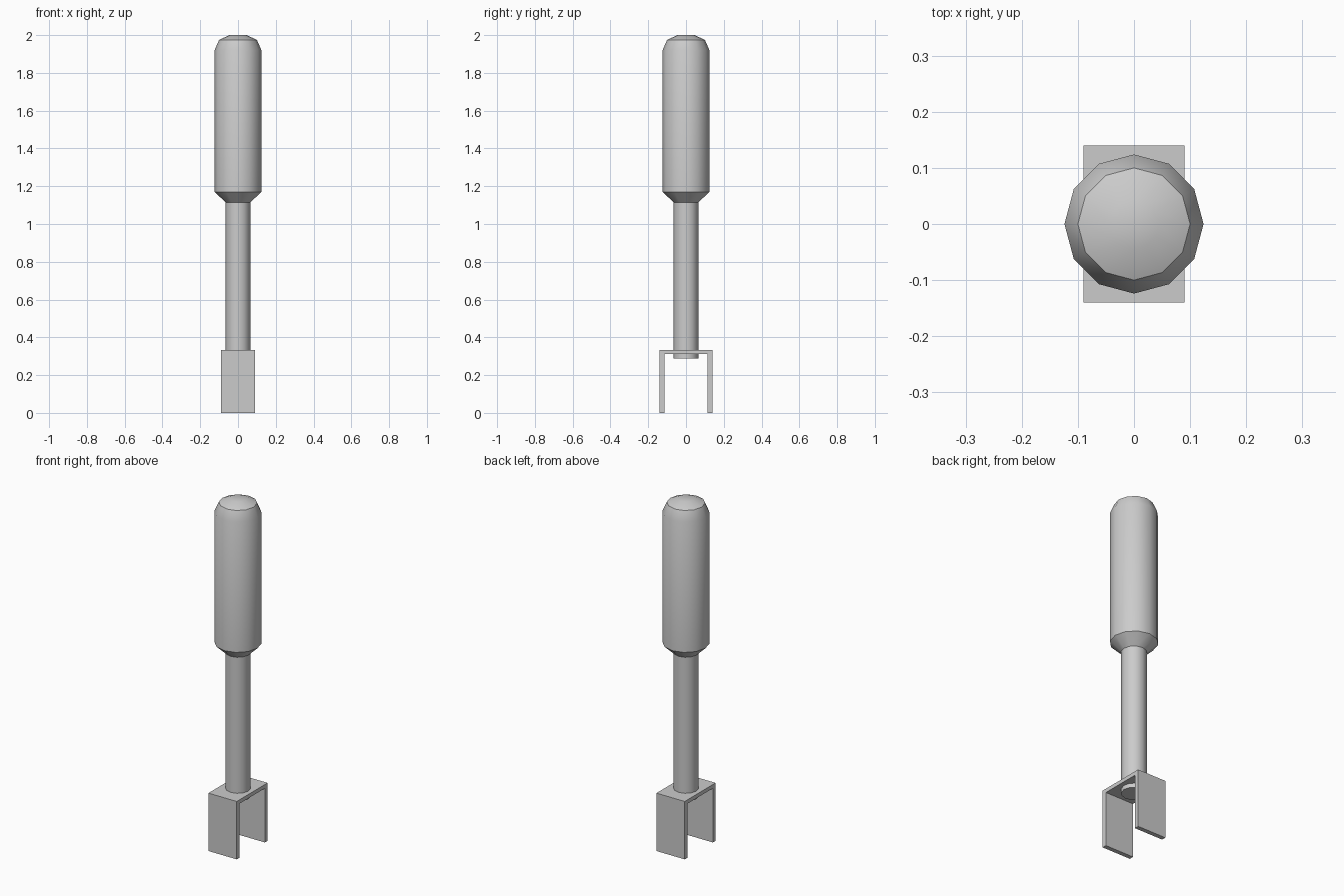
import bpy, bmesh, math

if "Cube" in bpy.data.objects:
    bpy.data.objects.remove(bpy.data.objects["Cube"], do_unlink=True)

GREY = (0.6, 0.6, 0.6, 1)
metal = bpy.data.materials.new("light grey")
metal.use_nodes = True
metal.diffuse_color = GREY
metal.node_tree.nodes["Principled BSDF"].inputs["Base Color"].default_value = GREY


def finish(name, bm, smooth_angle=None):
    bmesh.ops.recalc_face_normals(bm, faces=bm.faces)
    mesh = bpy.data.meshes.new(name)
    bm.to_mesh(mesh)
    bm.free()
    mesh.materials.append(metal)
    obj = bpy.data.objects.new(name, mesh)
    bpy.context.collection.objects.link(obj)
    if smooth_angle:
        bpy.ops.object.select_all(action='DESELECT')
        obj.select_set(True)
        bpy.context.view_layer.objects.active = obj
        bpy.ops.object.shade_smooth_by_angle(angle=math.radians(smooth_angle))
    return obj


def lathe(name, profile, sides=12, smooth_angle=40):
    """Closed solid from (radius, height) rings."""
    bm = bmesh.new()
    rings = [[bm.verts.new((r * math.cos(math.tau * i / sides),
                            r * math.sin(math.tau * i / sides), z))
              for i in range(sides)] for r, z in profile]
    for low, high in zip(rings, rings[1:]):
        for i in range(sides):
            j = (i + 1) % sides
            bm.faces.new((low[i], low[j], high[j], high[i]))
    bm.faces.new(rings[0][::-1])
    bm.faces.new(rings[-1])
    return finish(name, bm, smooth_angle)


# Rounded grip and the rod below it
lathe("handle", [(0.066, 1.115), (0.124, 1.17), (0.124, 1.92),
                 (0.1, 1.975), (0.045, 2.0)])
lathe("shaft", [(0.066, 0.287), (0.066, 1.13)])

# U-shaped fork: a profile in the side plane, extruded across the width
outer, inner, top, under, half_width = 0.14, 0.115, 0.333, 0.311, 0.09
half = [(outer, top), (outer, 0), (inner, 0), (inner, under)]
outline = half + [(-y, z) for y, z in reversed(half)]
bm = bmesh.new()
face = bm.faces.new([bm.verts.new((-half_width, y, z)) for y, z in outline])
side = bmesh.ops.extrude_face_region(bm, geom=[face])
bmesh.ops.translate(bm, vec=(2 * half_width, 0, 0),
                    verts=[v for v in side["geom"] if isinstance(v, bmesh.types.BMVert)])
finish("fork_bracket", bm)
